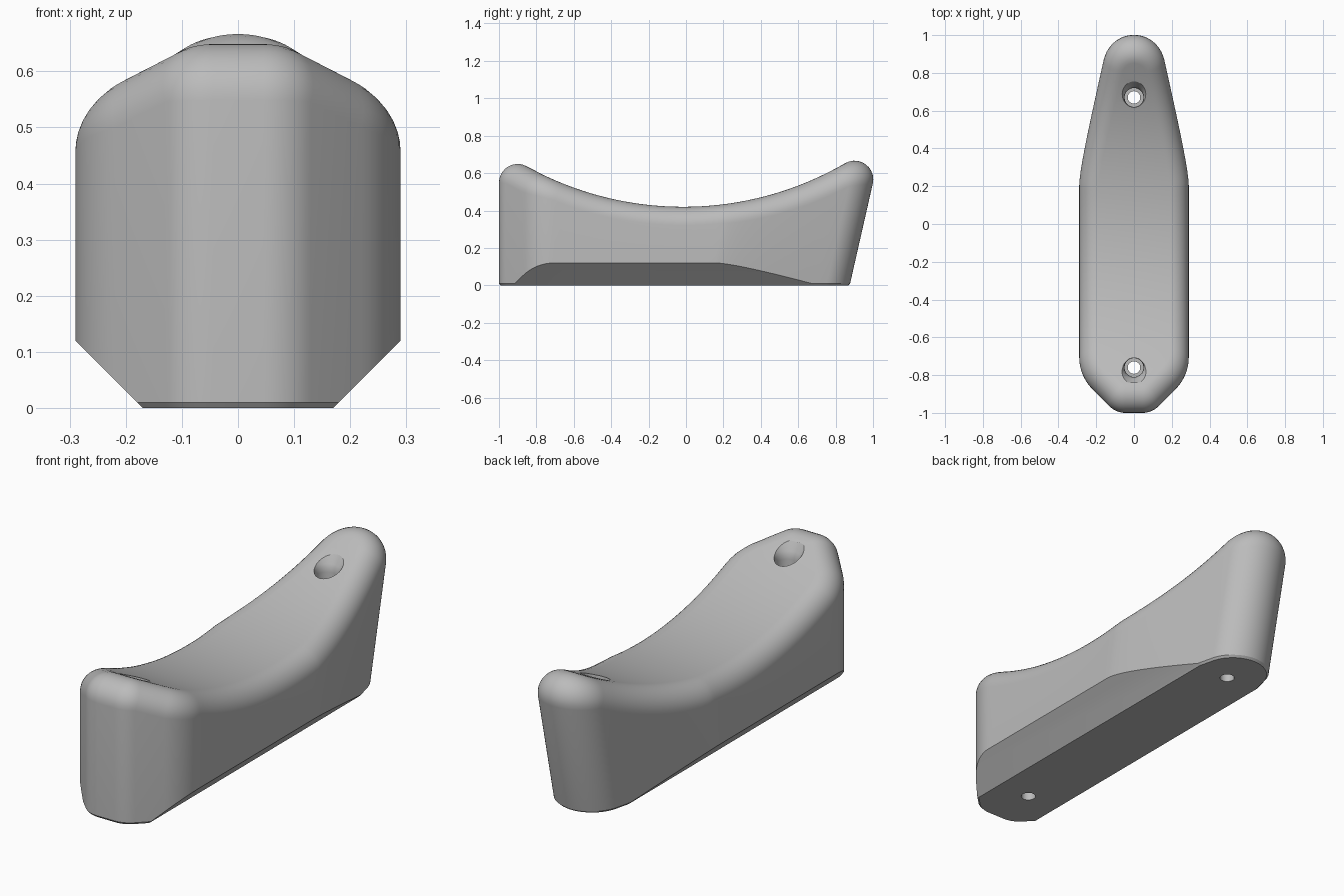
import bpy, bmesh, math
from mathutils import Vector

cube = bpy.data.objects.get("Cube")
if cube:
    bpy.data.objects.remove(cube)

FILLET = 0.1                          # rounding of the upper rim
LEAN = 0.227                          # outward lean of the rear wall
ARC = Vector((0, -0.015, 2.145))      # axis of the hollow top
ARC_R = 1.725

mat = bpy.data.materials.new("plain grey")
mat.use_nodes = True
grey = (0.5, 0.5, 0.5, 1)
mat.diffuse_color = grey
mat.node_tree.nodes["Principled BSDF"].inputs["Base Color"].default_value = grey


def arc(cx, cy, r, a0, a1, n):
    angles = [math.radians(a0 + (a1 - a0) * i / n) for i in range(n + 1)]
    return [Vector((cx + r * math.cos(a), cy + r * math.sin(a), 0)) for a in angles]


def half_outline():
    """Plan outline from the front centre, along +x, to the rear centre."""
    pts = [Vector((0, -1, 0))]
    pts += arc(0.045, -0.88, 0.12, -90, -45, 8)
    pts += arc(0.05, -0.705, 0.24, -45, 0, 10)
    pts += [Vector((0.29, -0.705 + 0.955 * i / 30, 0)) for i in range(1, 30)]
    a, b, c = Vector((0.29, 0.25, 0)), Vector((0.29, 0.36, 0)), Vector((0.16, 0.875, 0))
    for i in range(20):
        t = i / 20
        pts.append(a * (1 - t) ** 2 + b * 2 * t * (1 - t) + c * t * t)
    pts += arc(0, 0.835, 0.165, 14, 90, 14)
    return pts


def column(pts, i):
    """One vertical section: bottom bevel, wall, then the rolled rim."""
    p = pts[i]
    last = len(pts) - 1
    if i in (0, last):
        tangent = Vector((1 if i == 0 else -1, 0, 0))
    else:
        tangent = (pts[i + 1] - pts[i - 1]).normalized()
    lean = LEAN * min(1, max(0, (p.y + 0.2) / 0.4))
    out = tangent.cross(Vector((0, lean, 1))).normalized()

    def wall(z):
        return Vector((p.x, p.y + lean * (z - 0.55), z))

    z = 0.5
    for _ in range(12):
        mid = wall(z) - out * FILLET
        mid.z = ARC.z - math.sqrt((ARC_R + FILLET) ** 2 - (mid.y - ARC.y) ** 2)
        z = mid.z + out.z * FILLET
    up = Vector((0, ARC.y - mid.y, ARC.z - mid.z)).normalized()
    flat = Vector((out.x, out.y, 0)).normalized()
    col = [wall(0) - flat * 0.008, wall(0.01)]
    steps = 10
    angle = out.angle(up)
    for k in range(steps + 1):
        t = k / steps
        d = (out * math.sin((1 - t) * angle) + up * math.sin(t * angle)) / math.sin(angle)
        col.append(mid + d * FILLET)
    return col


def make_object(name, bm):
    bmesh.ops.recalc_face_normals(bm, faces=bm.faces)
    mesh = bpy.data.meshes.new(name)
    bm.to_mesh(mesh)
    bm.free()
    mesh.materials.append(mat)
    obj = bpy.data.objects.new(name, mesh)
    bpy.context.collection.objects.link(obj)
    return obj


# Body: mirrored columns joined into walls, with the hollow top as cross strips
bm = bmesh.new()
outline = half_outline()
half = [column(outline, i) for i in range(len(outline))]
mirrored = [[Vector((-v.x, v.y, v.z)) for v in col] for col in half[-2:0:-1]]
cols = [[bm.verts.new(v) for v in col] for col in half + mirrored]
n = len(cols)
for i in range(n):
    a, b = cols[i], cols[(i + 1) % n]
    for k in range(len(a) - 1):
        bm.faces.new((a[k], b[k], b[k + 1], a[k + 1]))
bm.faces.new([c[0] for c in cols])
for i in range(len(half) - 1):
    strip = [cols[i][-1], cols[i + 1][-1], cols[-i - 1][-1], cols[-i % n][-1]]
    bm.faces.new(list(dict.fromkeys(strip)))

# Sloping undercut along both lower sides
for side in (1, -1):
    bmesh.ops.bisect_plane(bm, geom=bm.verts[:] + bm.edges[:] + bm.faces[:], dist=1e-6,
                           plane_co=(0.17 * side, 0, 0), plane_no=(side, 0, -1),
                           clear_outer=True)
    bmesh.ops.holes_fill(bm, edges=[e for e in bm.edges if e.is_boundary], sides=0)
body = make_object("body", bm)


# Screw holes: narrow shaft, wider bore, softened mouth
def hole_cutter(name, y):
    top = ARC.z - math.sqrt(ARC_R ** 2 - (y - ARC.y) ** 2)
    profile = [(0.033, -0.1), (0.033, 0.22), (0.05, 0.22), (0.05, top - 0.035),
               (0.053, top - 0.015), (0.06, top), (0.085, top + 0.04)]
    cut = bmesh.new()
    sides = 40
    rings = []
    for r, z in profile:
        turn = [2 * math.pi * i / sides for i in range(sides)]
        rings.append([cut.verts.new((r * math.cos(a), y + r * math.sin(a), z)) for a in turn])
    for low, high in zip(rings, rings[1:]):
        for i in range(sides):
            j = (i + 1) % sides
            cut.faces.new((low[i], low[j], high[j], high[i]))
    cut.faces.new(rings[0])
    cut.faces.new(rings[-1])
    obj = make_object(name, cut)
    obj.hide_render = True
    return obj


bpy.context.view_layer.objects.active = body
body.select_set(True)
for name, y in (("front_hole_cutter", -0.76), ("rear_hole_cutter", 0.67)):
    cutter = hole_cutter(name, y)
    mod = body.modifiers.new(name, "BOOLEAN")
    mod.operation = "DIFFERENCE"
    mod.solver = "EXACT"
    mod.object = cutter
    bpy.ops.object.modifier_apply(modifier=mod.name)
    bpy.data.objects.remove(cutter)

bpy.ops.object.shade_smooth_by_angle(angle=math.radians(30))
